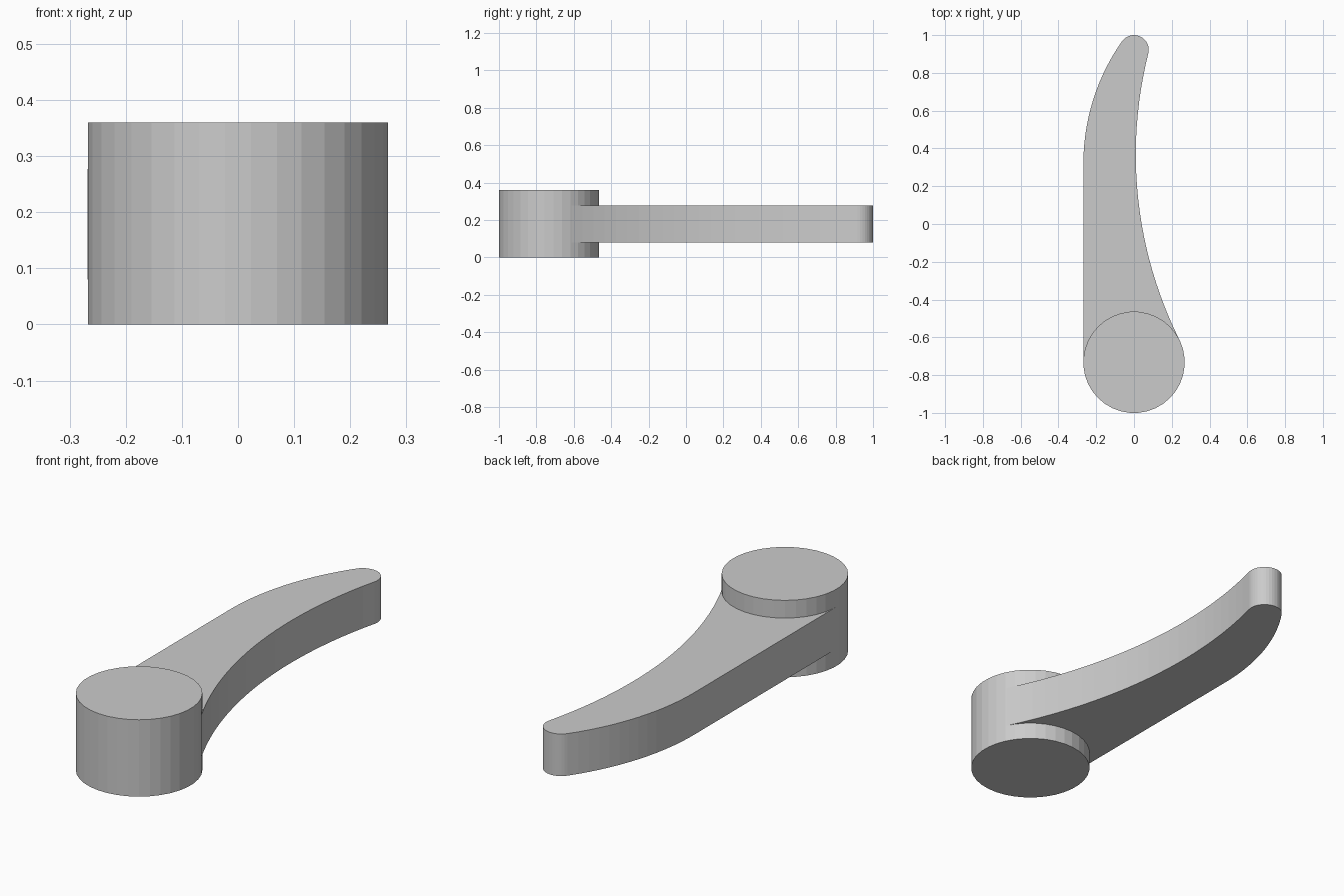
import bpy, bmesh
from math import sin, cos, pi, atan2, radians
from mathutils import Vector

if "Cube" in bpy.data.objects:
    bpy.data.objects.remove(bpy.data.objects["Cube"])

HUB_Y, HUB_R = -0.732, 0.268
TIP_Y, TIP_R = 0.922, 0.078


def arc(cx, cy, r, a0, a1, n):
    """Points on an arc from angle a0 to a1."""
    return [(cx + r * cos(a0 + (a1 - a0) * i / n),
             cy + r * sin(a0 + (a1 - a0) * i / n)) for i in range(n + 1)]


def extrude_outline(name, pts, z0, z1):
    bm = bmesh.new()
    face = bm.faces.new([bm.verts.new((x, y, z0)) for x, y in pts])
    ext = bmesh.ops.extrude_face_region(bm, geom=[face])
    verts = [v for v in ext["geom"] if isinstance(v, bmesh.types.BMVert)]
    bmesh.ops.translate(bm, verts=verts, vec=Vector((0, 0, z1 - z0)))
    bmesh.ops.recalc_face_normals(bm, faces=bm.faces)
    me = bpy.data.meshes.new(name)
    bm.to_mesh(me)
    bm.free()
    ob = bpy.data.objects.new(name, me)
    bpy.context.collection.objects.link(ob)
    return ob


# Hub: thick round boss at the front
hub = arc(0, HUB_Y, HUB_R + 0.0005, radians(5), radians(365), 36)[:-1]
extrude_outline("hub", hub, 0, 0.36)

# Right side: concave arc tangent to both hub and tip
R = 2.2
cx, cy = 2.2095, 0.3677
a_hub = atan2(HUB_Y - cy, -cx) % (2 * pi)
a_tip = atan2(TIP_Y - cy, -cx)
outline = arc(cx, cy, R, a_hub, a_tip, 24)

# Left side: convex arc tangent to the tip and to the straight edge
L, ly = 1.127, 0.32
lx = L - HUB_R
a_left = atan2(TIP_Y - ly, -lx)

# Rounded tip, then left arc, then straight edge back into the hub
outline += arc(0, TIP_Y, TIP_R, a_tip - pi, a_left, 16)[1:]
outline += arc(lx, ly, L, a_left, pi, 14)[1:]
outline += [(-HUB_R, HUB_Y), (0, HUB_Y)]
extrude_outline("lever_arm", outline, 0.08, 0.277)
